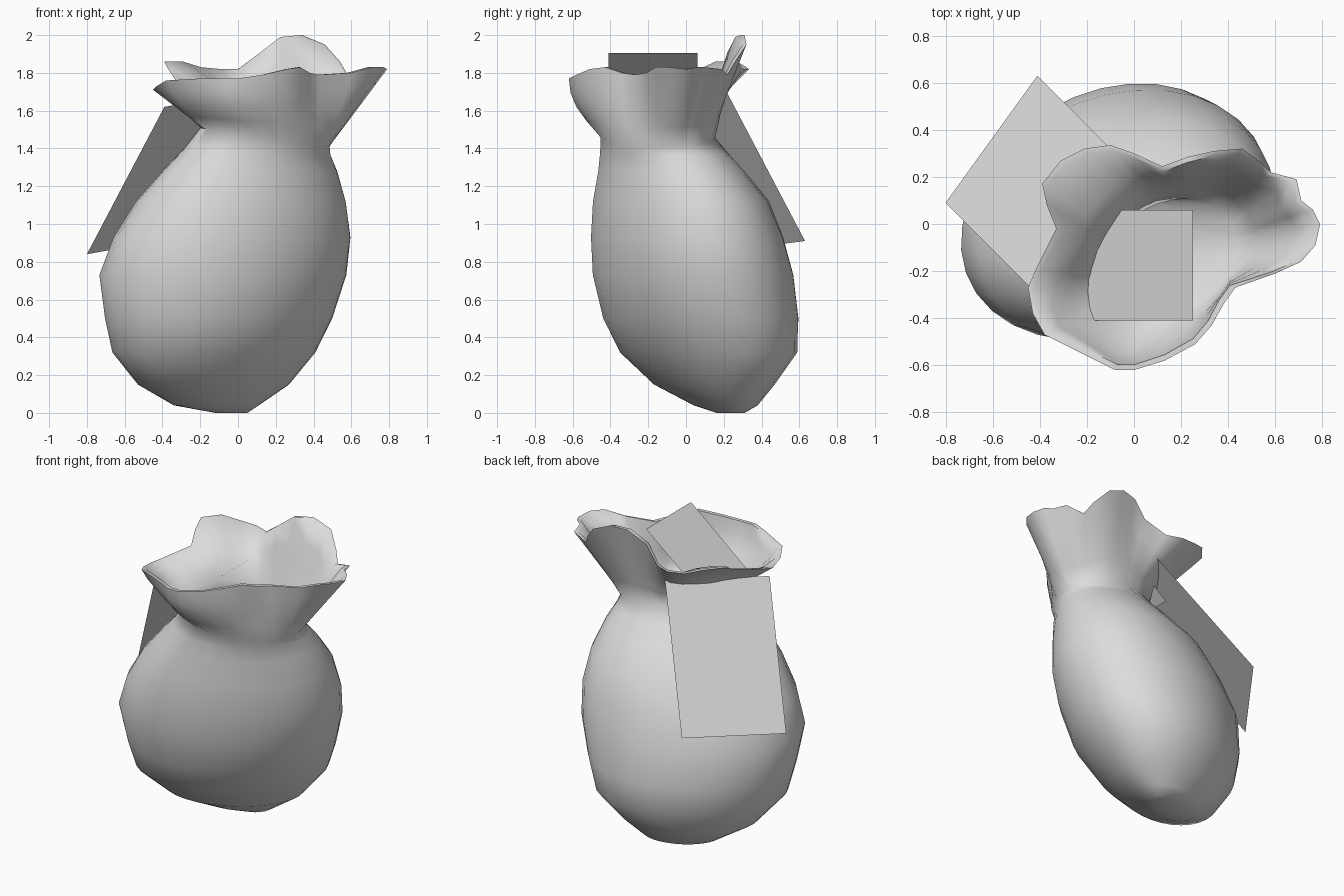
import bpy, math
from mathutils import Vector

if "Cube" in bpy.data.objects:
    bpy.data.objects.remove(bpy.data.objects["Cube"])

grey = bpy.data.materials.new("light_grey")
grey.diffuse_color = (0.72, 0.72, 0.72, 1)
grey.use_nodes = True
grey.node_tree.nodes["Principled BSDF"].inputs["Base Color"].default_value = grey.diffuse_color


def add_mesh(name, verts, faces):
    mesh = bpy.data.meshes.new(name)
    mesh.from_pydata(verts, [], faces)
    mesh.materials.append(grey)
    obj = bpy.data.objects.new(name, mesh)
    bpy.context.collection.objects.link(obj)
    return obj


# Ruffled rim, clockwise from the left
RIM = [Vector(p) for p in (
    (-.39, .17, 1.86), (-.31, .27, 1.86), (-.21, .32, 1.83), (-.10, .335, 1.82),
    (0, .30, 1.82), (.12, .245, 1.91), (.23, .285, 1.99), (.34, .31, 2.0),
    (.46, .32, 1.95), (.54, .26, 1.86), (.58, .22, 1.79), (.69, .19, 1.82),
    (.71, .10, 1.83), (.76, .06, 1.83), (.79, 0, 1.82), (.77, -.09, 1.83),
    (.71, -.16, 1.83), (.60, -.21, 1.80), (.43, -.27, 1.79), (.38, -.34, 1.80),
    (.33, -.43, 1.83), (.26, -.51, 1.82), (.13, -.58, 1.79), (0, -.62, 1.77),
    (-.08, -.62, 1.77), (-.20, -.56, 1.77), (-.38, -.47, 1.76), (-.43, -.38, 1.73),
    (-.45, -.27, 1.71), (-.42, -.20, 1.72), (-.33, -.02, 1.76), (-.37, .08, 1.82))]
N = len(RIM)
CENTRE = Vector((.12, -.14, 1.45))

# Tilted egg body: z, x min, x max, y min, y max
BODY = ((0, -.12, .05, .16, .31), (.04, -.34, .11, .04, .38), (.15, -.53, .27, -.17, .47),
        (.32, -.665, .41, -.35, .59), (.5, -.705, .5, -.44, .597), (.73, -.735, .575, -.495, .57),
        (.93, -.66, .597, -.505, .515), (1.12, -.54, .57, -.495, .44),
        (1.28, -.40, .525, -.467, .31), (1.38, -.29, .49, -.457, .22),
        (1.46, -.2, .485, -.455, .155))

angles = []
for p in RIM:
    a = math.atan2(p.y - CENTRE.y, p.x - CENTRE.x)
    while angles and a > angles[-1] + 1:
        a -= math.tau
    angles.append(a)
shift = sum(a + math.tau * i / N for i, a in enumerate(angles)) / N


def body_ring(z, x0, x1, y0, y1):
    """Ellipse leaning along the x = y diagonal, spaced like the rim near the neck."""
    w = min(1, max(0, (1.46 - z) / .6))
    skew = math.asin(.3 if z < .4 else .22)
    tilt = .05 if z > 1.4 else .015 if z > 1.35 else 0
    ring = []
    for i, a in enumerate(angles):
        a = a * (1 - w) + (shift - math.tau * i / N) * w
        x = (x0 + x1) / 2 + (x1 - x0) / 2 * math.cos(a - skew / 2)
        y = (y0 + y1) / 2 + (y1 - y0) / 2 * math.sin(a + skew / 2)
        ring.append(Vector((x, y, z - tilt * math.cos(a))))
    return ring


def flare(neck, t, depth):
    """Ring between neck and rim: full at the front, hollow at the back left."""
    ring = []
    for p, q, a in zip(neck, RIM, angles):
        hollow = max(0, math.cos(a - math.radians(144))) ** 3
        u = t ** (1 + depth * hollow) + 1.1 * t * (1 - t) * max(0, -math.sin(a))
        v = p.lerp(q, u)
        v.z = p.z + (q.z - p.z) * t
        ring.append(v)
    return ring


def shrink(ring, d):
    """Move a ring towards the neck axis by a set distance."""
    out = []
    for p in ring:
        v = Vector((p.x - CENTRE.x, p.y - CENTRE.y, 0))
        out.append(p - v.normalized() * min(d, v.length * .8))
    return out


def hole(z, r):
    """Narrow opening of the tied neck."""
    return [Vector((.04 + r * math.cos(a), -.06 + r * math.sin(a), z)) for a in angles]


# Sack: outer skin, rim, lining and a closed pouch
rings = [body_ring(*b) for b in BODY]
neck = rings[-1]
rings += [flare(neck, t, 1.0) for t in (.25, .5, .75, 1)]
rings += [shrink(RIM, .025)]
rings += [shrink(flare(neck, t, 2.3), .03) for t in (.75, .5, .25)]
rings += [shrink(neck, .05), hole(1.42, .19), hole(1.36, .17)]
verts = [v for r in rings for v in r]
faces = [tuple(range(N)), tuple(reversed(range((len(rings) - 1) * N, len(rings) * N)))]
for k in range(len(rings) - 1):
    for i in range(N):
        j = (i + 1) % N
        faces.append((k * N + i, (k + 1) * N + i, (k + 1) * N + j, k * N + j))
sack = add_mesh("sack", verts, faces)
bpy.context.view_layer.objects.active = sack
sack.select_set(True)
bpy.ops.object.shade_smooth_by_angle(angle=math.radians(75))

# Flat cards: one leaning on the back, one in the mouth
add_mesh("back_card", [(-.80, .09, .84), (-.39, -.32, 1.62), (0, .22, 1.69), (-.41, .63, .91)],
         [(0, 1, 2, 3)])
add_mesh("mouth_card", [(-.20, -.41, 1.54), (.25, -.41, 1.905), (.25, .06, 1.905), (-.20, .06, 1.54)],
         [(0, 1, 2, 3)])
